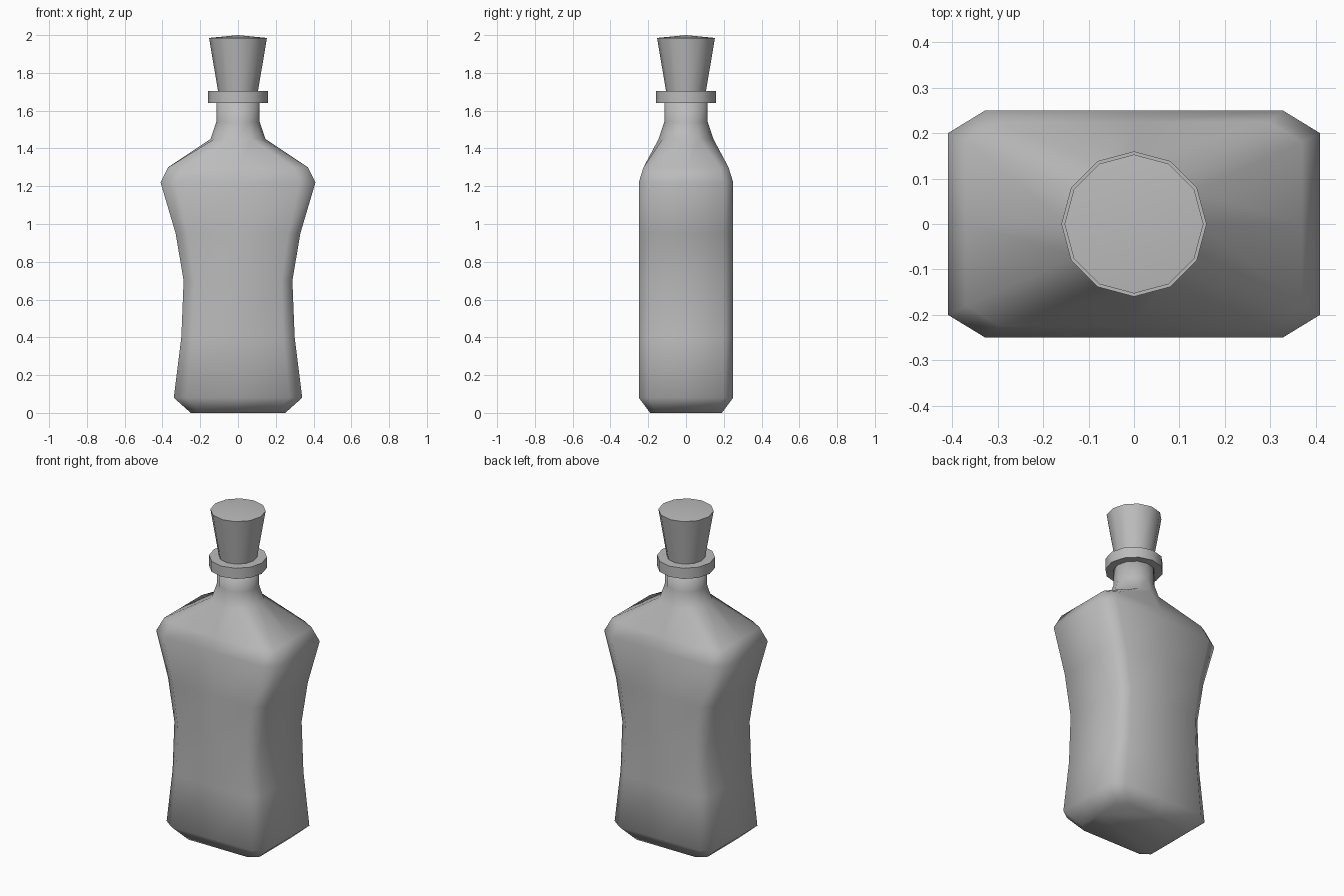
import bpy, bmesh, math

cube = bpy.data.objects.get("Cube")
if cube:
    bpy.data.objects.remove(cube)

SIDES = 12
CHAMFER = 0.8  # where the cut corners of the body begin

grey = bpy.data.materials.new("plain grey")
grey.use_nodes = True
grey.diffuse_color = (0.5, 0.5, 0.5, 1)
grey.node_tree.nodes["Principled BSDF"].inputs["Base Color"].default_value = (0.5, 0.5, 0.5, 1)


def round_ring(z, r):
    return [(r * math.cos(math.tau * i / SIDES), r * math.sin(math.tau * i / SIDES), z)
            for i in range(SIDES)]


def box_ring(z, hx, hy):
    """Rectangle with cut corners and a point in the middle of each side."""
    quarter = [(1, 0), (1, CHAMFER), (CHAMFER, 1)]
    unit = quarter + [(0, 1)]
    unit += [(-x, y) for x, y in reversed(quarter)]
    unit += [(x, -y) for x, y in reversed(unit[1:-1])]
    return [(x * hx, y * hy, z) for x, y in unit]


def loft(name, rings, tip=None, angle=None):
    """Skin the rings, close both ends, optionally raise the top to a tip."""
    bm = bmesh.new()
    loops = [[bm.verts.new(p) for p in ring] for ring in rings]
    for low, high in zip(loops, loops[1:]):
        for i in range(SIDES):
            j = (i + 1) % SIDES
            bm.faces.new((low[i], low[j], high[j], high[i]))
    bm.faces.new(loops[0][::-1])
    if tip is None:
        bm.faces.new(loops[-1])
    else:
        peak = bm.verts.new((0, 0, tip))
        for i in range(SIDES):
            bm.faces.new((loops[-1][i], loops[-1][(i + 1) % SIDES], peak))
    bmesh.ops.recalc_face_normals(bm, faces=bm.faces)
    mesh = bpy.data.meshes.new(name)
    bm.to_mesh(mesh)
    bm.free()
    mesh.materials.append(grey)
    obj = bpy.data.objects.new(name, mesh)
    bpy.context.collection.objects.link(obj)
    bpy.ops.object.select_all(action="DESELECT")
    obj.select_set(True)
    bpy.context.view_layer.objects.active = obj
    if angle:
        bpy.ops.object.shade_smooth_by_angle(angle=math.radians(angle))
    else:
        bpy.ops.object.shade_smooth()


# Body: waisted box flowing into a round neck
body = [(0, .25, .19), (.08, .34, .25), (.4, .3, .25), (.7, .288, .25),
        (.95, .33, .25), (1.22, .41, .25), (1.3, .37, .225)]
neck = [(1.45, .145), (1.54, .115), (1.66, .115)]
loft("bottle_body", [box_ring(*b) for b in body] + [round_ring(*n) for n in neck])

# Collar around the mouth
loft("neck_collar", [round_ring(1.64, .16), round_ring(1.705, .16)], angle=40)

# Tapered stopper with a slightly domed top
loft("stopper", [round_ring(1.68, .102), round_ring(1.985, .153)], tip=2.0, angle=40)
